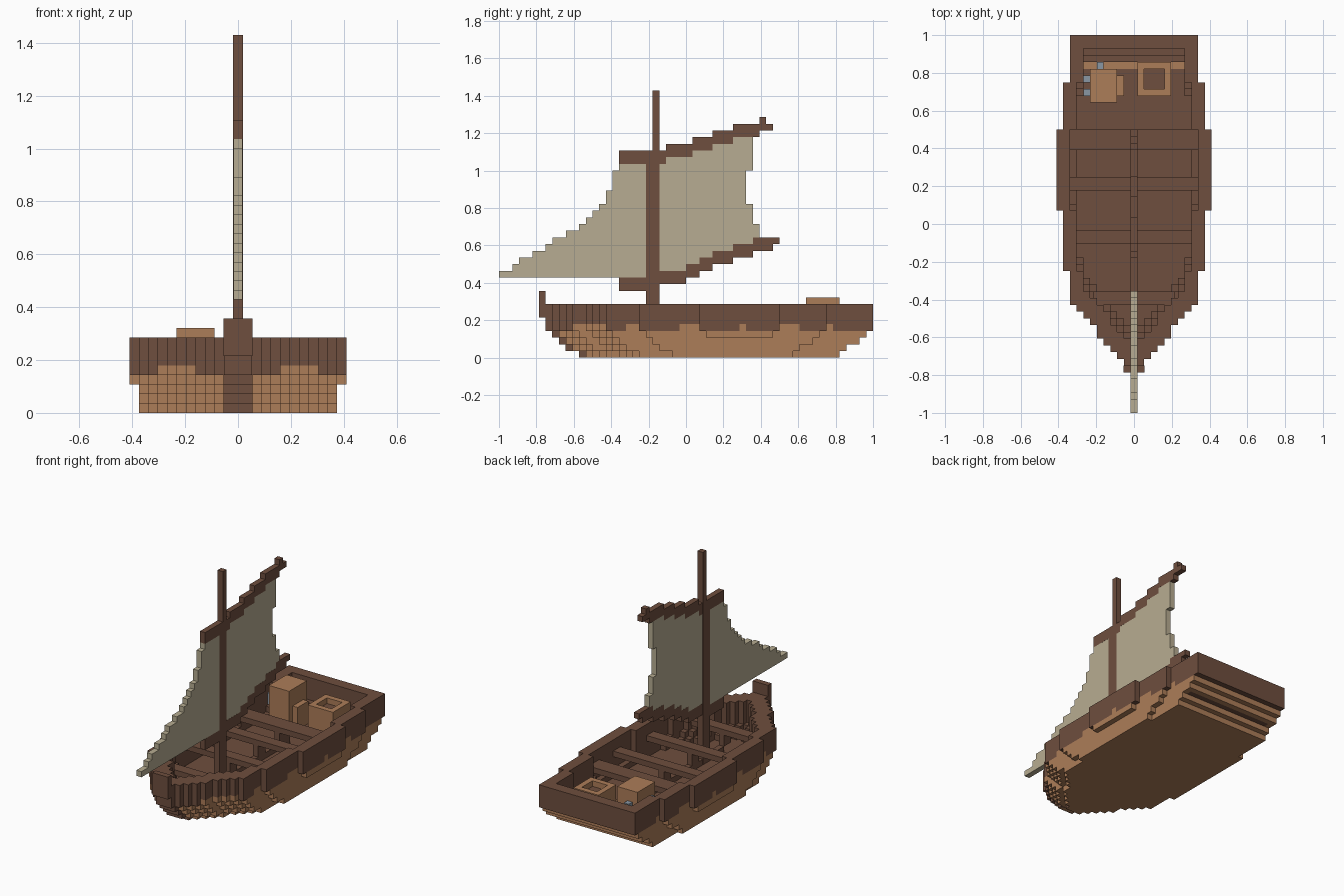
import bpy, bmesh
from itertools import groupby
from mathutils import Matrix, Vector

if "Cube" in bpy.data.objects:
    bpy.data.objects.remove(bpy.data.objects["Cube"])

U = 2 / 56  # block size; rows run from the bow (-y) to the stern, levels run up


def material(name, rgb):
    m = bpy.data.materials.new(name)
    m.diffuse_color = tuple((c * 1.07 / 255) ** 2.2 for c in rgb) + (1,)
    m.use_nodes = True
    m.node_tree.nodes["Principled BSDF"].inputs["Base Color"].default_value = m.diffuse_color
    return m


DARK = material("dark_wood", (103, 74, 60))
TAN = material("light_wood", (160, 116, 83))
CLOTH = material("canvas", (170, 160, 135))
METAL = material("metal", (128, 140, 152))


def make(name, mat, boxes, pad=0):
    """One object from boxes (x0, x1, row0, row1, level0, level1) in block units."""
    bm = bmesh.new()
    for x0, x1, j0, j1, k0, k1 in boxes:
        x0, x1 = x0 - pad, x1 + pad
        c = Vector(((x0 + x1) / 2 * U, (j0 + j1) / 2 * U - 1, (k0 + k1) / 2 * U))
        s = Matrix.Diagonal(((x1 - x0) * U, (j1 - j0) * U, (k1 - k0) * U, 1))
        bmesh.ops.create_cube(bm, size=1, matrix=Matrix.Translation(c) @ s)
    me = bpy.data.meshes.new(name)
    bm.to_mesh(me)
    bm.free()
    me.materials.append(mat)
    ob = bpy.data.objects.new(name, me)
    bpy.context.collection.objects.link(ob)
    return ob


# Hull plan: half width up to each row
PLAN = [(8, 1.5), (9, 2.5), (10, 3.5), (11, 4.5), (13, 5.5), (14, 6.5), (15, 7.5),
        (16, 8.5), (21, 9.5), (30, 10.5), (42, 11.5), (49, 10.5), (56, 9.5)]
BOW, STERN = [5, 3, 2, 1, 0], [5, 4, 2, 1, 0]  # how far each level is drawn in


def plan(j):
    return next((h for end, h in PLAN if j < end), 9.5)


def half(j, k):
    k = min(k, 4)
    return min(plan(j - BOW[k]), plan(j + STERN[k]), 10.5 if k < 3 else 11.5)


def inner(j, k, t=2):
    """Half width of the hollow inside a wall t blocks thick."""
    k = min(k, 4)
    if j < 7 + t + BOW[k] or j >= 56 - t - STERN[k]:
        return 0
    near = range(-t, t + 1) if j < 18 + BOW[k] else (0,)
    return max(0, min(half(j + d, k) for d in near) - t)


def strips(k, k1, rows, outside, inside):
    """Hull boxes for a level, merging rows of equal section."""
    out = []
    for (h, i), g in groupby(rows, lambda j: (outside(j), inside(j))):
        g = list(g)
        a, b = g[0], g[-1] + 1
        if i and h > i:
            out += [(-h, -i, a, b, k, k1), (i, h, a, b, k, k1)]
        elif h > i:
            out.append((-h, h, a, b, k, k1))
    return out


def span(k):
    return range(7 + BOW[min(k, 4)], 56 - STERN[min(k, 4)])


def ring(k, k1, rows, t0, t1):
    """Wall between depth t0 and t1 from the hull's side."""
    outside = (lambda j: inner(j, k, t0)) if t0 else (lambda j: half(j, k))
    return strips(k, k1, rows, outside, lambda j: inner(j, k, t1))


# Lower planking drawn in towards the keel, with a dark lining
lower = strips(0, 1, span(0), lambda j: half(j, 0), lambda j: 0)
lining = []
for k in (1, 2, 3):
    lower += ring(k, k + 1, span(k), 0, 1)
    lining += ring(k, k + 1, span(k), 1, 2)

# Seam level: light patches show beside each step of the side
LIGHT = [(11, 16), (19, 21), (27, 30), (36, 37), (42, 45), (49, 50)]
upper = ring(5, 8, span(5), 0, 2)
for light, g in groupby(span(4), lambda j: any(a <= j < b for a, b in LIGHT)):
    g = list(g)
    (lower if light else upper).extend(ring(4, 5, g, 0, 1))
    lining += ring(4, 5, g, 1, 2)
make("lower_hull", TAN, lower)
make("upper_hull", DARK, upper)
make("hull_lining", DARK, lining)

# Stem post down the bow
make("stem_post", DARK, [(-1.5, 1.5, 6.97 + BOW[k], 8 + BOW[k], k, k + 1) for k in range(4)]
     + [(-1.5, 1.5, 6, 7, 6, 10)], pad=0.02)

# Floor, keelson and rowing benches
make("floor", DARK, [(-inner(j, 1), inner(j, 1), j, j + 1, 1, 2)
                     for j in span(1) if inner(j, 1)])
make("keelson", DARK, [(-.5, .5, 18, 42, 2, 3)])
BENCHES = [(16, 18), (25, 27), (33, 35), (39, 42)]
make("benches", DARK, [(-inner(a, 5) - .5, inner(a, 5) + .5, a, b, 5, 6) for a, b in BENCHES])
make("bench_posts", DARK, [(-.5, .5, a, b, 3, 5) for a, b in BENCHES])

# Mast and stepped spars: (row0, row1, level0, level1)
GAFF = [(18, 25, 29, 31), (25, 29, 30, 32), (29, 32, 31, 33), (32, 35, 32, 34),
        (35, 39, 33, 35), (39, 41, 34, 35), (39, 40, 35, 36)]
BOOM = [(18, 24, 10, 12), (24, 28, 11, 13), (28, 30, 12, 14), (30, 32, 13, 15),
        (32, 35, 14, 16), (35, 38, 15, 17), (38, 41, 16, 18), (41, 42, 17, 18)]
make("mast", DARK, [(-.5, .5, 22, 24, 2, 31), (-.5, .5, 23, 24, 31, 40)], pad=0.03)
make("gaff", DARK, [(-.5, .5, *s) for s in GAFF], pad=0.01)
make("boom", DARK, [(-.5, .5, *s) for s in BOOM], pad=0.01)

# Sail: leading edge row for levels 12 to 28, above that trimmed by the gaff
LEAD = [0, 2, 3, 5, 7, 8, 10, 12, 13, 14, 15, 16, 16, 17, 17, 17, 18, 25, 29, 32, 35]
sail = []
for k, left in enumerate(LEAD, 12):
    right = 39 if k < 20 else 38 if k < 23 else 37 if k < 28 else 38
    right = min(right, max(b for a, b, lo, hi in BOOM[:7] if hi <= k))
    sail.append((-.5, .5, left, right, k, k + 1))
make("sail", CLOTH, sail)

# Pack with side pouch and metal fittings
make("pack", TAN, [(-6.5, -2.5, 46, 51, 2, 9), (-2.5, -1.5, 47, 50, 2, 6)])
make("pack_fittings", METAL, [(-7.5, -6.5, 47, 48, 5, 7), (-7.5, -6.5, 49, 50, 5, 7),
                              (-5.5, -4.5, 51, 52, 5, 7)])

# Open-topped crate
make("crate", TAN, [(.5, 1.5, 47, 52, 2, 7), (4.5, 5.5, 47, 52, 2, 7),
                    (1.5, 4.5, 47, 48, 2, 7), (1.5, 4.5, 51, 52, 2, 7)])
make("crate_contents", DARK, [(1.5, 4.5, 48, 51, 2, 6)])
